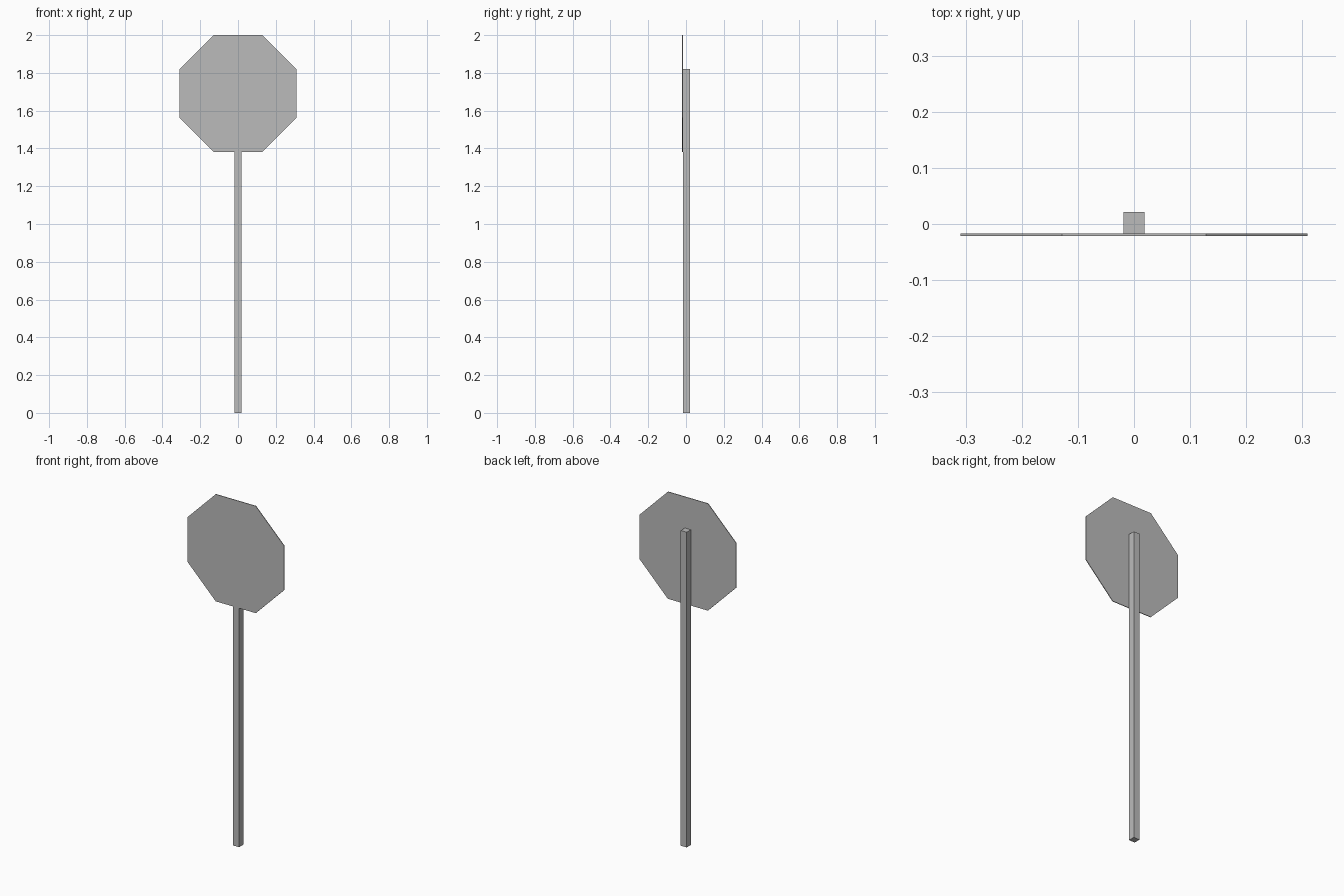
import bpy
import math

cube = bpy.data.objects.get("Cube")
if cube:
    bpy.data.objects.remove(cube, do_unlink=True)

# One plain grey metal for the whole sign
grey = bpy.data.materials.new("grey metal")
grey.use_nodes = True
colour = (0.5, 0.5, 0.5, 1)
grey.diffuse_color = colour
grey.node_tree.nodes["Principled BSDF"].inputs["Base Color"].default_value = colour

HEIGHT = 2.0
POST_WIDTH = 0.038
POST_HEIGHT = 1.82
PLATE_HALF = 0.309
PLATE_DEPTH = 0.004
FRONT = -(POST_WIDTH + PLATE_DEPTH) / 2


def finish(obj, name):
    obj.name = name
    obj.data.name = name
    obj.data.materials.append(grey)
    bpy.ops.object.transform_apply(location=False, rotation=True, scale=True)


# Square post standing behind the plate
bpy.ops.mesh.primitive_cube_add(
    size=1, location=(0, FRONT + PLATE_DEPTH + POST_WIDTH / 2, POST_HEIGHT / 2))
post = bpy.context.object
post.scale = (POST_WIDTH, POST_WIDTH, POST_HEIGHT)
finish(post, "post")

# Thin octagonal plate with flat top and sides
bpy.ops.mesh.primitive_cylinder_add(
    vertices=8, radius=PLATE_HALF / math.cos(math.pi / 8), depth=PLATE_DEPTH,
    location=(0, FRONT + PLATE_DEPTH / 2, HEIGHT - PLATE_HALF))
plate = bpy.context.object
plate.rotation_euler = (math.pi / 2, math.pi / 8, 0)
finish(plate, "sign_plate")
